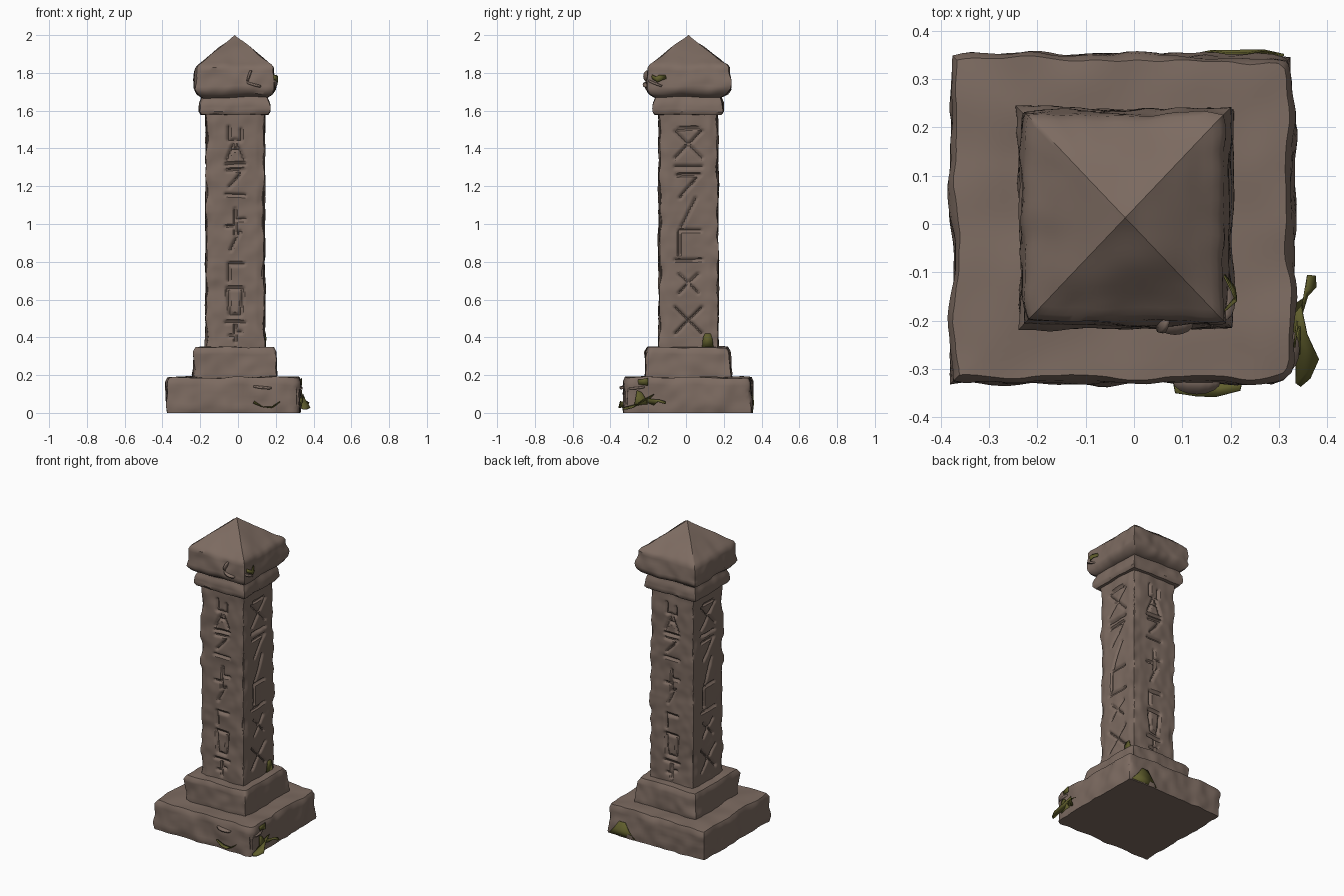
import bpy, bmesh, math
from mathutils import Vector, noise

if "Cube" in bpy.data.objects:
    bpy.data.objects.remove(bpy.data.objects["Cube"])


def material(name, rgb):
    m = bpy.data.materials.new(name)
    m.diffuse_color = (*rgb, 1)
    m.use_nodes = True
    m.node_tree.nodes["Principled BSDF"].inputs["Base Color"].default_value = m.diffuse_color
    return m


STONE = material("brown stone", (0.205, 0.148, 0.12))
MOSS = material("olive moss", (0.115, 0.11, 0.025))
CX, CY = -0.02, 0.013


def finish(name, bm, mat, angle=38):
    bmesh.ops.recalc_face_normals(bm, faces=bm.faces)
    me = bpy.data.meshes.new(name)
    bm.to_mesh(me)
    bm.free()
    ob = bpy.data.objects.new(name, me)
    bpy.context.collection.objects.link(ob)
    me.materials.append(mat)
    bpy.ops.object.select_all(action='DESELECT')
    ob.select_set(True)
    bpy.context.view_layer.objects.active = ob
    bpy.ops.object.shade_smooth_by_angle(angle=math.radians(angle))
    return ob


# Marks carved in the shaft: strokes in a -1..1 box
MARKS = {
    'cross': [(-1, -1, 1, 1), (-1, 1, 1, -1)],
    'chevron': [(-.8, -1, 0, 1), (0, 1, .8, -1), (-.4, 0, .4, 0)],
    'zig': [(-.8, .8, .8, .8), (.8, .8, -.6, -.8)],
    'hook': [(-.7, -1, -.7, .8), (-.7, .8, .9, .8)],
    'bar': [(-1, 0, 1, 0)],
    'slash': [(-.5, -1, .5, 1)],
    'fork': [(0, -1, 0, 1), (0, .2, .7, .2), (-.7, -.3, 0, -.3)],
    'cup': [(-.7, .9, -.7, -.5), (-.7, -.5, .6, -.5), (.6, -.5, .6, .6)],
    'frame': [(-.6, 1, .6, 1), (.6, 1, .4, -1), (.4, -1, -.4, -1), (-.4, -1, -.6, 1)],
}
NARROW = [('cup', 1.47, .05), ('chevron', 1.395, .055), ('bar', 1.315, .05), ('zig', 1.24, .055),
          ('bar', 1.155, .05), ('fork', 1.01, .07), ('slash', .91, .05), ('hook', .75, .05),
          ('frame', .59, .07), ('bar', .48, .05), ('fork', .42, .045)]
WIDE = [('bar', 1.505, .05), ('cross', 1.42, .07), ('bar', 1.305, .07), ('zig', 1.2, .075),
        ('slash', 1.06, .075), ('hook', .91, .07), ('bar', .81, .07), ('cross', .685, .05),
        ('cross', .49, .07)]


def strokes(marks):
    return [(s * a, z + s * b, s * c, z + s * d) for m, z, s in marks for a, b, c, d in MARKS[m]]


CARVED = [strokes(NARROW), strokes(WIDE)] * 2   # front, right, back, left


def groove(side, u, z):
    depth = 0.0
    for a, b, c, d in CARVED[side]:
        if abs(z - (b + d) / 2) > 0.12:
            continue
        dx, dz = c - a, d - b
        t = max(0, min(1, ((u - a) * dx + (z - b) * dz) / (dx * dx + dz * dz)))
        dist = math.hypot(u - a - t * dx, z - b - t * dz)
        depth = max(depth, 0.016 * max(0, 1 - dist / 0.013))
    return depth


def stone(name, profile, cx, cy, step, rough=0.008, chip=0.02, carve=False):
    """Loft square rings through (z, half x, half y), weathered by noise."""
    rings = [profile[0]]
    for p, q in zip(profile, profile[1:]):
        n = max(1, round(max(abs(a - b) for a, b in zip(p, q)) / step))
        rings += [tuple(a + (b - a) * i / n for a, b in zip(p, q)) for i in range(1, n + 1)]
    wide = max(r[1] for r in profile)
    n = max(8, round(2 * wide / step))
    bm = bmesh.new()
    loops = []
    for z, hx, hy in rings:
        loop = []
        for side in range(4):
            ang = side * math.pi / 2
            ca, sa = round(math.cos(ang)), round(math.sin(ang))
            for i in range(n):
                s = -1 + 2 * i / n
                p = Vector((cx + hx * (s * ca + sa), cy + hy * (s * sa - ca), z))
                nx, ny = sa, -ca
                if i == 0:   # corner point moves along both normals
                    nx, ny = sa - ca, -ca - sa
                edge = max(0, (1 - (1 - abs(s)) * wide / 0.045))
                d = rough * (noise.noise(p * 7) + 0.6 * noise.noise(p * 17))
                d -= chip * edge * max(0, 0.25 + noise.noise(p * 11 + Vector((5, 2, 9)))) 
                if carve:
                    d -= groove(side, s * hx, z)
                fade = min(1, hx / wide * 1.02) ** 3
                p.x += nx * d * fade
                p.y += ny * d * fade
                if 0.01 < z < 1.99:
                    p.z += rough * 0.8 * noise.noise(p * 8 + Vector((3, 3, 3)))
                loop.append(bm.verts.new(p))
        loops.append(loop)
    for a, b in zip(loops, loops[1:]):
        for i in range(4 * n):
            j = (i + 1) % (4 * n)
            bm.faces.new((a[i], a[j], b[j], b[i]))
    for loop in (loops[0], loops[-1]):
        bm.faces.new(loop)
    bmesh.ops.remove_doubles(bm, verts=bm.verts, dist=0.0003)
    return finish(name, bm, STONE)


# Plinth, step, shaft, neck and pyramid cap
stone("base_slab", [(0, .349, .336), (.03, .354, .34), (.165, .352, .338), (.186, .342, .328),
                    (.19, .15, .15)], -.024, .011, .02, .012, .02)
stone("base_step", [(.17, .216, .222), (.2, .221, .227), (.325, .216, .222), (.347, .205, .21),
                    (.35, .1, .1)], -.016, .01, .016, .01, .02)
stone("carved_shaft", [(.33, .158, .158), (1.6, .157, .157)], -.015, .013, .0082, .007, .018, True)
stone("cap_neck", [(1.575, .1, .1), (1.58, .178, .178), (1.595, .187, .187), (1.64, .184, .184),
                   (1.67, .172, .172), (1.7, .168, .168)], CX, CY, .014, .008, .014)
stone("pyramid_cap", [(1.67, .1, .1), (1.672, .172, .175), (1.69, .2, .207), (1.715, .213, .222),
                      (1.76, .212, .222), (1.825, .205, .215), (1.842, .193, .203), (2.0, .001, .001)],
      CX + .002, CY, .016, .011, .015)


# Flat growths: each is a folded strip of paired edge points
def leaf(name, pairs, mat=MOSS):
    bm = bmesh.new()
    rows = [[bm.verts.new(p) for p in pair] for pair in pairs]
    for a, b in zip(rows, rows[1:]):
        bm.faces.new((a[0], a[1], b[1], b[0]))
    ob = finish(name, bm, mat, 20)
    mod = ob.modifiers.new("thickness", 'SOLIDIFY')
    mod.thickness = 0.004
    return ob


leaf("corner_leaf_back", [((.32, -.21, .05), (.33, -.17, .04)), ((.345, -.2, .075), (.36, -.15, .06)),
                          ((.355, -.14, .07), (.378, -.13, .055)), ((.36, -.105, .06), (.376, -.107, .05))])
leaf("corner_leaf_front", [((.32, -.2, .07), (.345, -.17, .1)), ((.335, -.25, .05), (.358, -.23, .07)),
                           ((.335, -.33, .03), (.383, -.28, .03)), ((.345, -.337, .02), (.365, -.32, .02))])
leaf("corner_leaf_upright", [((.318, -.28, .02), (.318, -.2, .03)), ((.345, -.27, .06), (.345, -.21, .07)),
                             ((.338, -.26, .12), (.338, -.235, .11))])
leaf("front_moss", [((.08, -.325, .05), (.085, -.35, .06)), ((.13, -.325, .03), (.13, -.357, .03)),
                    ((.19, -.325, .03), (.17, -.358, .025)), ((.225, -.325, .06), (.22, -.345, .055))])
leaf("side_moss", [((.33, -.25, .15), (.33, -.255, .175)), ((.336, -.2, .145), (.336, -.2, .185))])
leaf("shaft_moss", [((.147, .085, .35), (.147, .145, .35)), ((.15, .09, .4), (.15, .14, .39)),
                    ((.147, .1, .42), (.147, .13, .42))])
leaf("back_moss", [((.12, .352, .005), (.31, .352, .005)), ((.16, .36, .05), (.27, .361, .05)),
                   ((.19, .355, .1), (.235, .355, .1))])
leaf("cap_moss", [((.185, -.1, 1.77), (.19, -.11, 1.79)), ((.21, -.13, 1.76), (.205, -.14, 1.79)),
                  ((.213, -.15, 1.75), (.213, -.16, 1.78)), ((.185, -.185, 1.77), (.19, -.18, 1.79))])


# Small bracket growths: half discs standing out from a face
def bracket(name, centre, along, out, length, depth):
    c, a, o = Vector(centre), Vector(along).normalized(), Vector(out).normalized()
    pairs = []
    for i in range(9):
        t = math.pi * i / 8
        p = c + a * (math.cos(t) * length / 2)
        pairs.append((p - o * 0.015, p + o * (math.sin(t) * depth)))
    ob = leaf(name, pairs, STONE)
    ob.modifiers["thickness"].thickness = 0.01


bracket("base_bracket", (.13, -.325, .142), (1, 0, -.1), (0, -1, -.2), .1, .028)
bracket("base_side_bracket", (.318, -.26, .14), (0, 1, .1), (1, 0, -.2), .09, .025)
bracket("cap_bracket_low", (.085, -.205, 1.745), (1, 0, -.3), (0, -1, -.2), .08, .025)
bracket("cap_bracket_high", (.055, -.205, 1.785), (.3, 0, 1), (-.2, -1, 0), .06, .02)
bracket("cap_side_bracket", (.188, -.16, 1.75), (0, 1, -.4), (1, 0, -.2), .08, .022)
